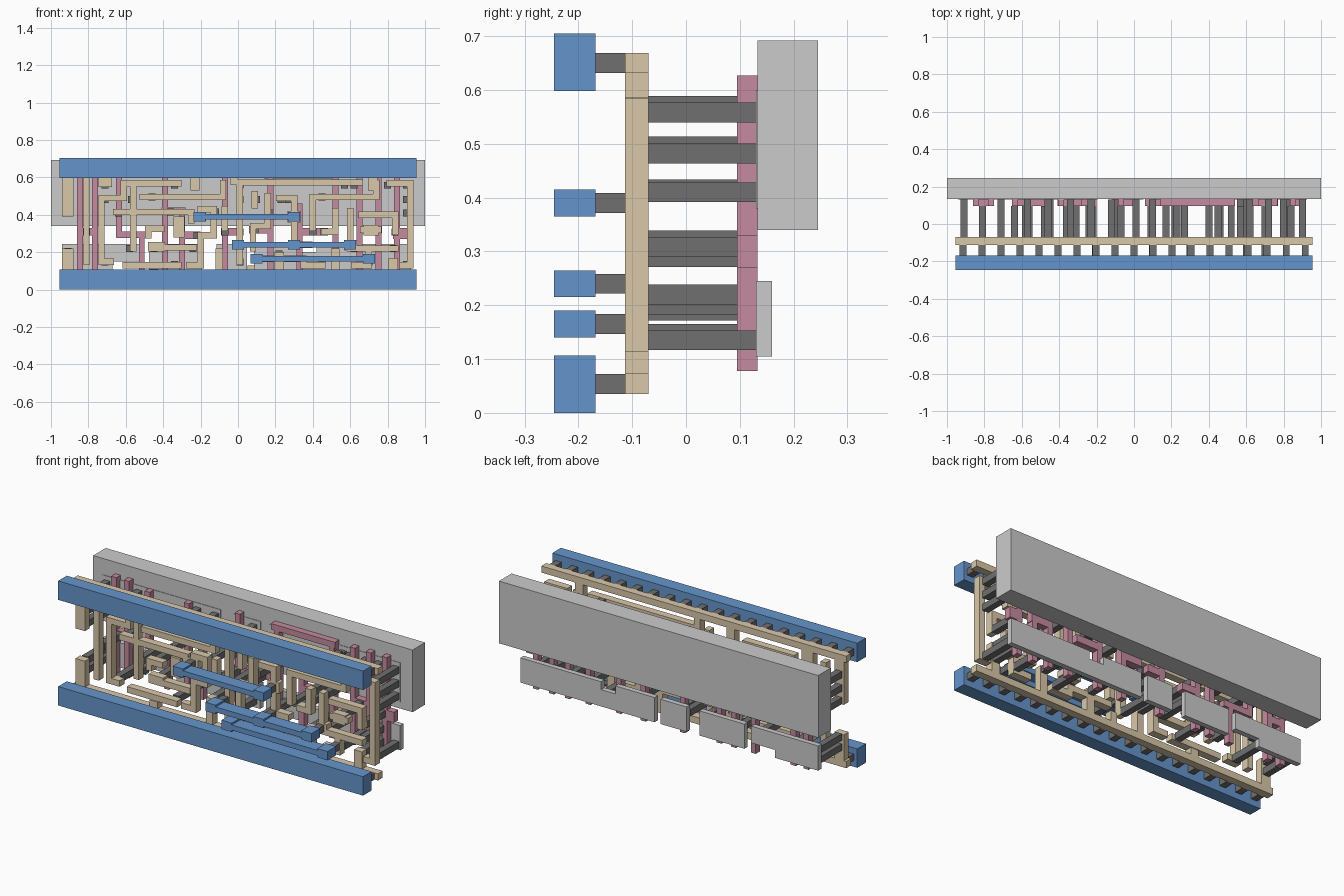
import bpy, bmesh
from mathutils import Matrix, Vector


def material(name, rgb):
    m = bpy.data.materials.new(name)
    m.diffuse_color = (*rgb, 1)
    return m


BLUE = material("blue", (0.13, 0.30, 0.60))
SAND = material("sand", (0.70, 0.58, 0.40))
PINK = material("pink", (0.56, 0.26, 0.35))
DARK = material("dark_grey", (0.16, 0.16, 0.16))


def slab(name, boxes, y0, y1, mat=None):
    """One object made of boxes (x0, x1, z0, z1) sharing one depth range."""
    bm = bmesh.new()
    for x0, x1, z0, z1 in boxes:
        c = Vector(((x0 + x1) / 2, (y0 + y1) / 2, (z0 + z1) / 2))
        s = Matrix.Diagonal((x1 - x0, y1 - y0, z1 - z0, 1))
        bmesh.ops.create_cube(bm, size=1, matrix=Matrix.Translation(c) @ s)
    me = bpy.data.meshes.new(name)
    bm.to_mesh(me)
    bm.free()
    ob = bpy.data.objects.new(name, me)
    bpy.context.collection.objects.link(ob)
    if mat:
        me.materials.append(mat)


def wire(points, w):
    """Boxes following an axis-aligned centre line of width w."""
    h = w / 2
    return [(min(a[0], b[0]) - h, max(a[0], b[0]) + h,
             min(a[1], b[1]) - h, max(a[1], b[1]) + h)
            for a, b in zip(points, points[1:])]


def squares(points, w):
    h = w / 2
    return [(x - h, x + h, z - h, z + h) for x, z in points]


# depth of each layer
M2, VIA, M1 = (-0.245, -0.168), (-0.168, -0.113), (-0.113, -0.07)
POLY, DIFF = (0.095, 0.133), (0.13, 0.16)

# back slab and thin plates
slab("back_slab", [(-1, 1, 0.34, 0.692)], 0.133, 0.245)
slab("lower_plates", [
    (0.085, 0.33, 0.105, 0.245), (0.33, 0.42, 0.105, 0.20), (0.42, 0.925, 0.105, 0.245),
    (-0.115, 0.047, 0.105, 0.245), (-0.477, -0.196, 0.105, 0.245),
    (-0.94, -0.67, 0.105, 0.245), (-0.67, -0.52, 0.15, 0.245)], *DIFF)
slab("upper_plates", [
    (-0.94, -0.66, 0.38, 0.60), (-0.62, -0.20, 0.38, 0.60), (-0.12, 0.05, 0.38, 0.60),
    (0.10, 0.48, 0.38, 0.60), (0.54, 0.925, 0.38, 0.60)], *DIFF)

# front rails
slab("bottom_rail", [(-0.955, 0.955, 0, 0.107)], *M2, BLUE)
slab("top_rail", [(-0.955, 0.955, 0.598, 0.705)], *M2, BLUE)

# front links with square pads
links = {0.39: (-0.205, 0.30), 0.24: (0.0, 0.30, 0.60), 0.165: (0.10, 0.70)}
for i, (z, xs) in enumerate(links.items()):
    pads = [(x - 0.032, x + 0.032, z - 0.025, z + 0.025) for x in xs]
    slab(f"front_link_{i + 1}", pads + [(xs[0], xs[-1], z - 0.015, z + 0.015)], *M2, BLUE)

# pegs between front links/rails and the sand layer
peg_spots = [(-0.915 + i * 0.1017, z) for i in range(19) for z in (0.0535, 0.65)]
peg_spots += [(x, z) for z, xs in links.items() for x in xs]
slab("front_pegs", squares(peg_spots, 0.037), *VIA, DARK)

# sand routing layer
slab("sand_rails", [(-0.955, 0.955, 0.035, 0.073), (-0.955, 0.955, 0.632, 0.669)], *M1, SAND)
taps = [(-0.91, 0.39, 0.65, 0.06), (-0.91, 0.04, 0.22, 0.06), (-0.71, 0.55, 0.65, 0.07),
        (-0.23, 0.53, 0.65, 0.05), (0.07, 0.04, 0.13, 0.04), (-0.45, 0.04, 0.11, 0.05),
        (-0.10, 0.04, 0.22, 0.04), (0.52, 0.04, 0.22, 0.045), (0.83, 0.04, 0.17, 0.05),
        (0.72, 0.53, 0.65, 0.05), (-0.02, 0.56, 0.65, 0.04), (0.22, 0.04, 0.20, 0.05)]
slab("sand_taps", [(x - w / 2, x + w / 2, a, b) for x, a, b, w in taps], *M1, SAND)
routes = [
    [(-0.81, 0.15), (-0.81, 0.58)],
    [(-0.32, 0.568), (-0.61, 0.568), (-0.61, 0.49), (-0.73, 0.49), (-0.73, 0.15), (-0.68, 0.15)],
    [(-0.08, 0.568), (-0.08, 0.495), (-0.51, 0.495)],
    [(-0.65, 0.415), (-0.25, 0.415), (-0.25, 0.37)],
    [(-0.56, 0.54), (-0.56, 0.22)],
    [(-0.60, 0.13), (-0.32, 0.13)],
    [(-0.48, 0.29), (-0.48, 0.325), (-0.41, 0.325)],
    [(-0.44, 0.225), (-0.24, 0.225)],
    [(-0.26, 0.13), (-0.20, 0.13), (-0.20, 0.29), (-0.13, 0.29), (-0.13, 0.43), (-0.20, 0.43)],
    [(-0.07, 0.43), (-0.07, 0.33)],
    [(0.65, 0.573), (0.01, 0.573), (0.01, 0.15)],
    [(0.09, 0.45), (0.09, 0.51)],
    [(0.16, 0.50), (0.16, 0.34), (0.08, 0.34), (0.08, 0.22)],
    [(0.22, 0.49), (0.30, 0.49), (0.30, 0.24), (0.38, 0.24)],
    [(0.74, 0.57), (0.74, 0.495), (0.40, 0.495), (0.40, 0.33)],
    [(0.10, 0.165), (0.35, 0.165), (0.35, 0.13), (0.45, 0.13)],
    [(0.52, 0.42), (0.52, 0.31), (0.46, 0.31)],
    [(0.60, 0.42), (0.60, 0.24)],
    [(0.66, 0.40), (0.84, 0.40), (0.84, 0.31)],
    [(0.67, 0.32), (0.75, 0.32)],
    [(0.60, 0.22), (0.84, 0.22)],
    [(0.70, 0.21), (0.70, 0.13), (0.62, 0.13)],
    [(0.81, 0.568), (0.92, 0.568), (0.92, 0.13), (0.88, 0.13)],
]
slab("sand_routes", [b for r in routes for b in wire(r, 0.034)], *M1, SAND)
slab("sand_pads", [
    (-0.48, -0.39, 0.205, 0.255), (-0.345, -0.285, 0.28, 0.39), (-0.24, -0.17, 0.365, 0.415),
    (0.265, 0.335, 0.36, 0.42), (0.57, 0.635, 0.21, 0.265), (0.67, 0.75, 0.29, 0.345)],
    *M1, SAND)

# pink bars
columns = [-0.845, -0.765, -0.635, -0.39, -0.30, -0.07, 0.175, 0.33, 0.52, 0.65, 0.75, 0.85]
spans = {-0.635: (0.28, 0.60), -0.39: (0.08, 0.60), 0.33: (0.08, 0.46),
         0.52: (0.08, 0.61), -0.30: (0.08, 0.44)}
slab("pink_columns", [(x - 0.016, x + 0.016, *spans.get(x, (0.078, 0.627)))
                      for x in columns], *POLY, PINK)
jogs = [(-0.65, -0.47, 0.275, 0.31), (-0.41, -0.28, 0.40, 0.44), (-0.53, -0.50, 0.08, 0.31),
        (-0.09, 0.02, 0.29, 0.33), (0.14, 0.54, 0.593, 0.627), (0.06, 0.19, 0.30, 0.34),
        (0.33, 0.48, 0.29, 0.33), (0.64, 0.77, 0.30, 0.345), (0.83, 0.91, 0.27, 0.33),
        (-0.86, -0.75, 0.29, 0.33), (-0.31, -0.20, 0.27, 0.31)]
slab("pink_jogs", jogs, *POLY, PINK)

# long pegs reaching the plates, and shorter ones reaching the pink bars
upper = [(-0.91, 0.558), (-0.91, 0.482), (-0.91, 0.41), (-0.71, 0.558), (-0.71, 0.482),
         (-0.57, 0.482), (-0.46, 0.495), (-0.34, 0.558), (-0.23, 0.558), (-0.12, 0.415),
         (0.01, 0.558), (0.01, 0.482), (0.10, 0.482), (0.23, 0.482), (0.27, 0.482),
         (0.45, 0.495), (0.57, 0.558), (0.62, 0.558), (0.72, 0.558), (0.80, 0.558),
         (0.90, 0.558), (0.90, 0.482), (0.90, 0.41), (0.60, 0.41)]
lower = [(-0.91, 0.147), (-0.91, 0.205), (-0.71, 0.147), (-0.58, 0.22), (-0.45, 0.22),
         (-0.34, 0.135), (-0.24, 0.22), (-0.10, 0.20), (0.01, 0.147), (0.22, 0.19),
         (0.45, 0.135), (0.52, 0.20), (0.62, 0.22), (0.70, 0.147), (0.83, 0.147),
         (0.83, 0.22), (0.90, 0.135)]
slab("long_pegs", squares(upper + lower, 0.037), M1[1], DIFF[0], DARK)
gates = [(-0.81, 0.308), (-0.56, 0.295), (-0.48, 0.30), (-0.31, 0.308), (-0.36, 0.415),
         (-0.22, 0.29), (-0.07, 0.308), (0.01, 0.308), (0.09, 0.32), (0.40, 0.308),
         (0.46, 0.308), (0.70, 0.32), (0.84, 0.308), (0.52, 0.41), (0.17, 0.41),
         (0.57, 0.57), (-0.64, 0.41)]
slab("short_pegs", squares(gates, 0.037), M1[1], POLY[0], DARK)
